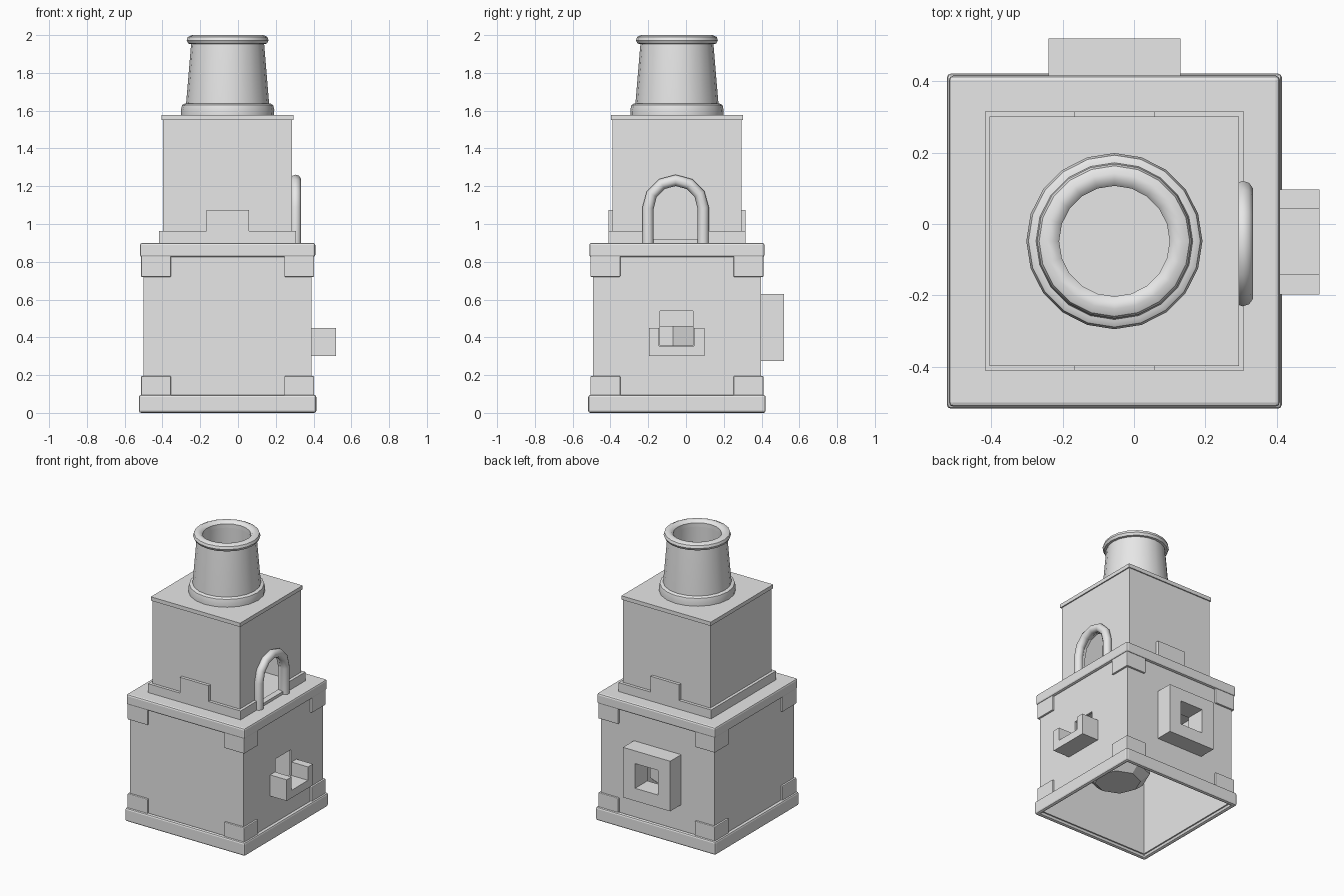
import bpy, bmesh, math
from mathutils import Vector

cube = bpy.data.objects.get("Cube")
if cube:
    bpy.data.objects.remove(cube, do_unlink=True)

CX, CY = -0.055, -0.048   # axis of the stacked body

grey = bpy.data.materials.new("plain_grey")
grey.use_nodes = True
grey.diffuse_color = (0.8, 0.8, 0.8, 1)
grey.node_tree.nodes["Principled BSDF"].inputs["Base Color"].default_value = (0.8, 0.8, 0.8, 1)


def finish(name, bm, smooth=False, bevel=0):
    bmesh.ops.recalc_face_normals(bm, faces=bm.faces)
    mesh = bpy.data.meshes.new(name)
    bm.to_mesh(mesh)
    bm.free()
    ob = bpy.data.objects.new(name, mesh)
    bpy.context.collection.objects.link(ob)
    mesh.materials.append(grey)
    if bevel:
        mod = ob.modifiers.new("soft_edges", "BEVEL")
        mod.width, mod.segments = bevel, 2
    if smooth:
        bpy.ops.object.select_all(action="DESELECT")
        ob.select_set(True)
        bpy.context.view_layer.objects.active = ob
        bpy.ops.object.shade_smooth_by_angle(angle=math.radians(40))
    return ob


def box(name, x, y, z, bevel=0):
    bm = bmesh.new()
    bmesh.ops.create_cube(bm, size=1)
    for v in bm.verts:
        v.co = [lo + (c + 0.5) * (hi - lo) for c, (lo, hi) in zip(v.co, (x, y, z))]
    return finish(name, bm, bevel=bevel)


def prism(name, points, push, bevel=0):
    bm = bmesh.new()
    face = bm.faces.new([bm.verts.new(p) for p in points])
    new = bmesh.ops.extrude_face_region(bm, geom=[face])["geom"]
    bmesh.ops.translate(bm, vec=push, verts=[v for v in new if isinstance(v, bmesh.types.BMVert)])
    return finish(name, bm, bevel=bevel)


def lathe(name, profile, sides, centre=(CX, CY), closed=True, smooth=True):
    bm = bmesh.new()
    rings = [[bm.verts.new((centre[0] + r * math.cos(math.tau * i / sides),
                            centre[1] + r * math.sin(math.tau * i / sides), z))
              for i in range(sides)] for r, z in profile]
    pairs = list(zip(rings, rings[1:])) + ([(rings[-1], rings[0])] if closed else [])
    for a, b in pairs:
        for i in range(sides):
            j = (i + 1) % sides
            bm.faces.new((a[i], a[j], b[j], b[i]))
    if not closed:
        bm.faces.new(rings[0])
        bm.faces.new(rings[-1])
    return finish(name, bm, smooth)


def square_tube(name, outer, inner, z0, z1, bevel=0):
    s = math.sqrt(2)
    ob = lathe(name, [(outer * s, z0), (outer * s, z1), (inner * s, z1), (inner * s, z0)],
               4, (0, 0), smooth=False)
    for v in ob.data.vertices:   # turn the four-sided ring square to the axes
        x, y = v.co.x, v.co.y
        v.co.x, v.co.y = CX + (x - y) / s, CY + (x + y) / s
    if bevel:
        mod = ob.modifiers.new("soft_edges", "BEVEL")
        mod.width, mod.segments = bevel, 2
    return ob


def cut(target, cutter):
    mod = target.modifiers.new("opening", "BOOLEAN")
    mod.operation, mod.solver, mod.object = "DIFFERENCE", "EXACT", cutter
    bpy.context.view_layer.objects.active = target
    bpy.ops.object.modifier_apply(modifier=mod.name)


def drop(ob):
    bpy.data.objects.remove(ob, do_unlink=True)


# Lower chamber, open underneath
lower = square_tube("lower_chamber", 0.445, 0.43, 0.02, 0.85)
square_tube("foot_band", 0.47, 0.44, 0, 0.095, 0.012)
box("shoulder_band", (CX - 0.464, CX + 0.464), (CY - 0.464, CY + 0.464), (0.825, 0.9), 0.012)

# Corner brackets, under the shoulder and above the foot
for level, z0, z1 in (("lower", 0.085, 0.195), ("upper", 0.72, 0.835)):
    for sx in (-1, 1):
        for sy in (-1, 1):
            o, e, i = 0.458, 0.3, 0.436
            corner = [(o, o), (e, o), (e, i), (i, i), (i, e), (o, e)]
            prism(f"{level}_corner_bracket",
                  [(CX + sx * x, CY + sy * y, z0) for x, y in corner], (0, 0, z1 - z0), 0.005)

# Square port on the back, open to the inside
port = box("back_port", (-0.24, 0.13), (0.385, 0.52), (0.275, 0.63))
hole = box("port_cutter", (CX - 0.09, CX + 0.09), (0.3, 0.6), (0.365, 0.54))
cut(port, hole)
cut(lower, hole)
drop(hole)

# Side spout: U-shaped trough beneath a window
trough = [(-0.197, 0.3), (0.097, 0.3), (0.097, 0.45), (0.042, 0.45),
          (0.042, 0.355), (-0.142, 0.355), (-0.142, 0.45), (-0.197, 0.45)]
prism("side_spout", [(0.38, y, z) for y, z in trough], (0.14, 0, 0))
window = box("window_cutter", (0.3, 0.45), (-0.137, 0.037), (0.356, 0.54))
cut(lower, window)
drop(window)

# Melting pot inside
lathe("inner_pot", [(0.15, 0.17), (0.21, 0.22), (0.21, 0.46)], 8, (0.08, -0.07), closed=False, smooth=False)

# Upper chamber with skirt, tabs and cap
upper = square_tube("upper_chamber", 0.342, 0.32, 0.89, 1.56)
skirt = square_tube("upper_skirt", 0.363, 0.335, 0.89, 0.963)
for side, y in (("front", CY - 0.352), ("back", CY + 0.352)):
    box(f"{side}_tab", (CX - 0.112, CX + 0.112), (y - 0.011, y + 0.011), (0.95, 1.075))
box("cap_plate", (CX - 0.35, CX + 0.35), (CY - 0.35, CY + 0.35), (1.55, 1.577))

# Arched doorway and its round surround
def arch(radius, x, foot, spring=1.085, steps=6):
    curve = [(x, -0.055 + radius * math.cos(math.pi * i / steps),
              spring + radius * math.sin(math.pi * i / steps)) for i in range(steps + 1)]
    return [(x, -0.055 + radius, foot)] + curve + [(x, -0.055 - radius, foot)]


door = prism("door_cutter", arch(0.125, 0.2, 0.92), (0.25, 0, 0))
cut(upper, door)
cut(skirt, door)
drop(door)

bm = bmesh.new()
path = [Vector(p) for p in arch(0.146, 0.305, 0.89)]
rings = []
for k, p in enumerate(path):
    a = (p - path[k - 1]).normalized() if k else Vector((0, 0, 1))
    b = (path[k + 1] - p).normalized() if k < len(path) - 1 else a
    out = (a + b).normalized().cross(Vector((1, 0, 0)))
    rings.append([bm.verts.new(p + 0.03 * (out * math.cos(t) + Vector((1, 0, 0)) * math.sin(t)))
                  for t in (math.tau * i / 10 for i in range(10))])
for a, b in zip(rings, rings[1:]):
    for i in range(10):
        bm.faces.new((a[i], a[(i + 1) % 10], b[(i + 1) % 10], b[i]))
for end in (rings[0], rings[-1]):
    bm.faces.new(end)
finish("door_surround", bm, smooth=True)

# Tapered chimney with base collar and rolled rim
lathe("chimney", [(0.222, 1.57), (0.22, 1.635), (0.192, 1.97), (0.156, 1.97), (0.17, 1.57)], 20)
lathe("chimney_collar", [(0.246, 1.57), (0.247, 1.605), (0.241, 1.63), (0.228, 1.637), (0.2, 1.637), (0.2, 1.57)], 20)
lathe("chimney_rim", [(0.19, 1.952), (0.208, 1.955), (0.217, 1.972), (0.211, 1.99), (0.19, 2.0),
                      (0.168, 1.996), (0.155, 1.982), (0.155, 1.955)], 20)
